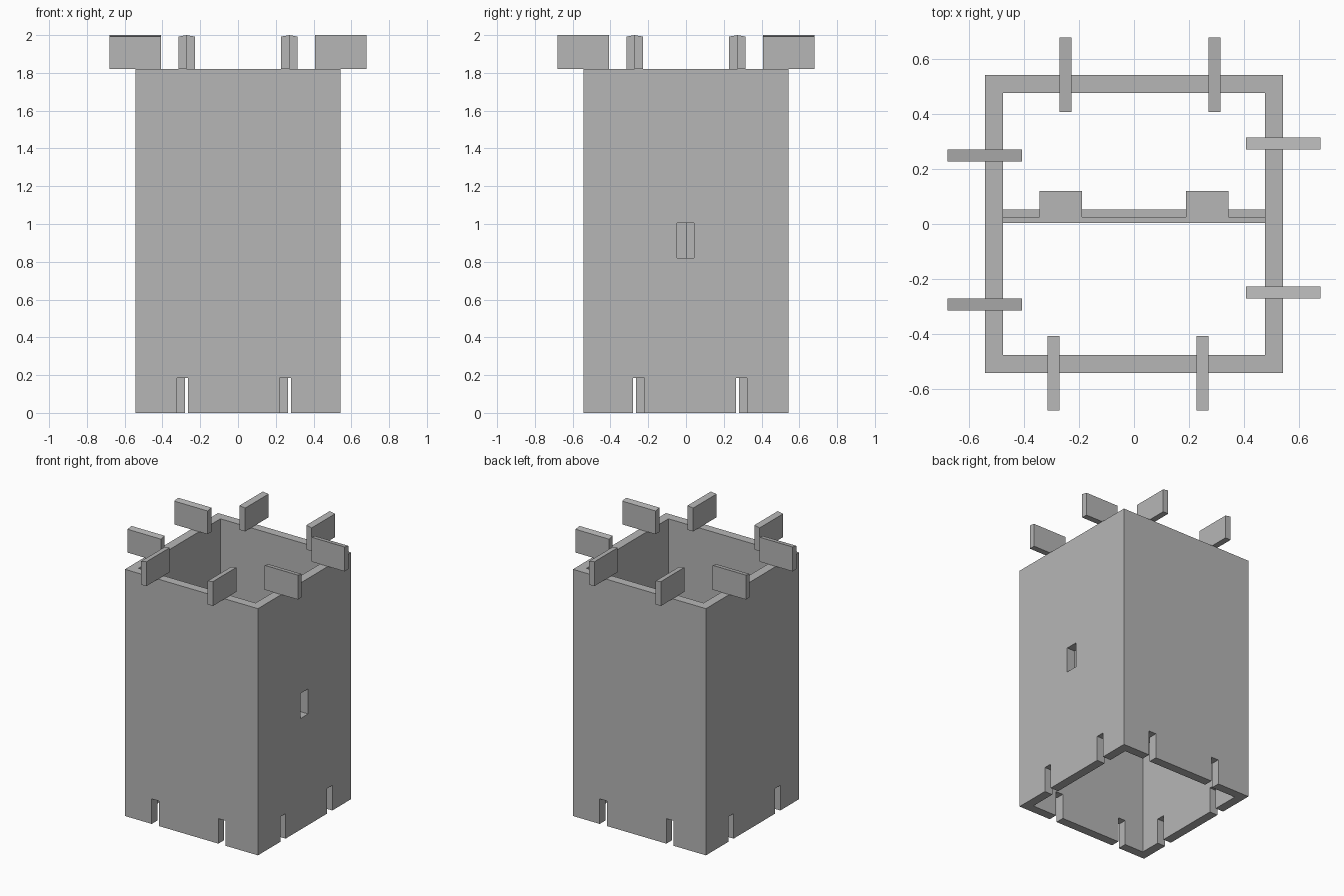
import bpy, bmesh
from mathutils import Matrix, Vector

cube = bpy.data.objects.get("Cube")
if cube:
    bpy.data.objects.remove(cube, do_unlink=True)

stone = bpy.data.materials.new("stone grey")
stone.use_nodes = True
grey = (0.47, 0.47, 0.47, 1)
stone.diffuse_color = grey
stone.node_tree.nodes["Principled BSDF"].inputs["Base Color"].default_value = grey

HALF, INNER, WALL_TOP = 0.543, 0.478, 1.82
OFFSETS = (-0.294, 0.25)           # fin and notch centres along a wall


def make(name, boxes):
    """One object from a list of (low corner, high corner) boxes."""
    bm = bmesh.new()
    for low, high in boxes:
        low, high = Vector(low), Vector(high)
        m = Matrix.Translation((low + high) / 2) @ Matrix.Diagonal((*(high - low), 1))
        bmesh.ops.create_cube(bm, size=1, matrix=m)
    mesh = bpy.data.meshes.new(name)
    bm.to_mesh(mesh)
    bm.free()
    obj = bpy.data.objects.new(name, mesh)
    bpy.context.collection.objects.link(obj)
    mesh.materials.append(stone)
    return obj


def cut(target, cutter):
    mod = target.modifiers.new("cut", "BOOLEAN")
    mod.operation, mod.solver, mod.object = "DIFFERENCE", "EXACT", cutter
    deps = bpy.context.evaluated_depsgraph_get()
    mesh = bpy.data.meshes.new_from_object(target.evaluated_get(deps))
    target.modifiers.clear()
    target.data = mesh
    bpy.data.objects.remove(cutter, do_unlink=True)


def wall_box(axis, side, centre, half_width, near, far, z0, z1):
    """Box crossing one wall; axis 0 runs along x, axis 1 along y."""
    a, b = sorted((side * near, side * far))
    c = -side * centre              # opposite walls are half-turn copies
    low, high = [a, c - half_width, z0], [b, c + half_width, z1]
    if axis == 1:
        low[:2], high[:2] = low[1::-1], high[1::-1]
    return low, high


WALLS = [(axis, side) for axis in (0, 1) for side in (-1, 1)]

# Hollow square tower
tower = make("tower_walls", [((-HALF, -HALF, 0), (HALF, HALF, WALL_TOP))])
cut(tower, make("shaft_cutter", [((-INNER, -INNER, -1), (INNER, INNER, 3))]))

# Slots at the foot and one window in the left wall
openings = [wall_box(axis, side, c, 0.03, 0.44, 0.6, -0.1, 0.185)
            for axis, side in WALLS for c in OFFSETS]
openings.append(((0.44, -0.048, 0.82), (0.6, 0.042, 1.005)))
cut(tower, make("opening_cutter", openings))

# Fins on the rim, their tops sloping slightly across the thickness
for axis, side in WALLS:
    for n, c in enumerate(OFFSETS):
        fin = make(f"rim_fin_{axis}_{side}_{n}",
                   [wall_box(axis, side, c, 0.022, 0.408, 0.68, WALL_TOP, 2)])
        across = 1 - axis
        middle = -side * c
        for v in fin.data.vertices:
            if v.co.z > 1.9 and (v.co[across] - middle) * side > 0:
                v.co.z -= 0.008

# Partition inside the shaft with two thick posts
Z0, Z1 = 0.5, 1.3
make("partition", [((-INNER, 0.003, Z0), (INNER, 0.025, Z1))])
make("partition_rail", [((-INNER, 0.025, Z0), (INNER, 0.052, Z1 - 0.02))])
for side in (-1, 1):
    a, b = sorted((side * 0.19, side * 0.345))
    make("left_post" if side > 0 else "right_post",
         [((a, 0.025, Z0), (b, 0.12, Z1))])
